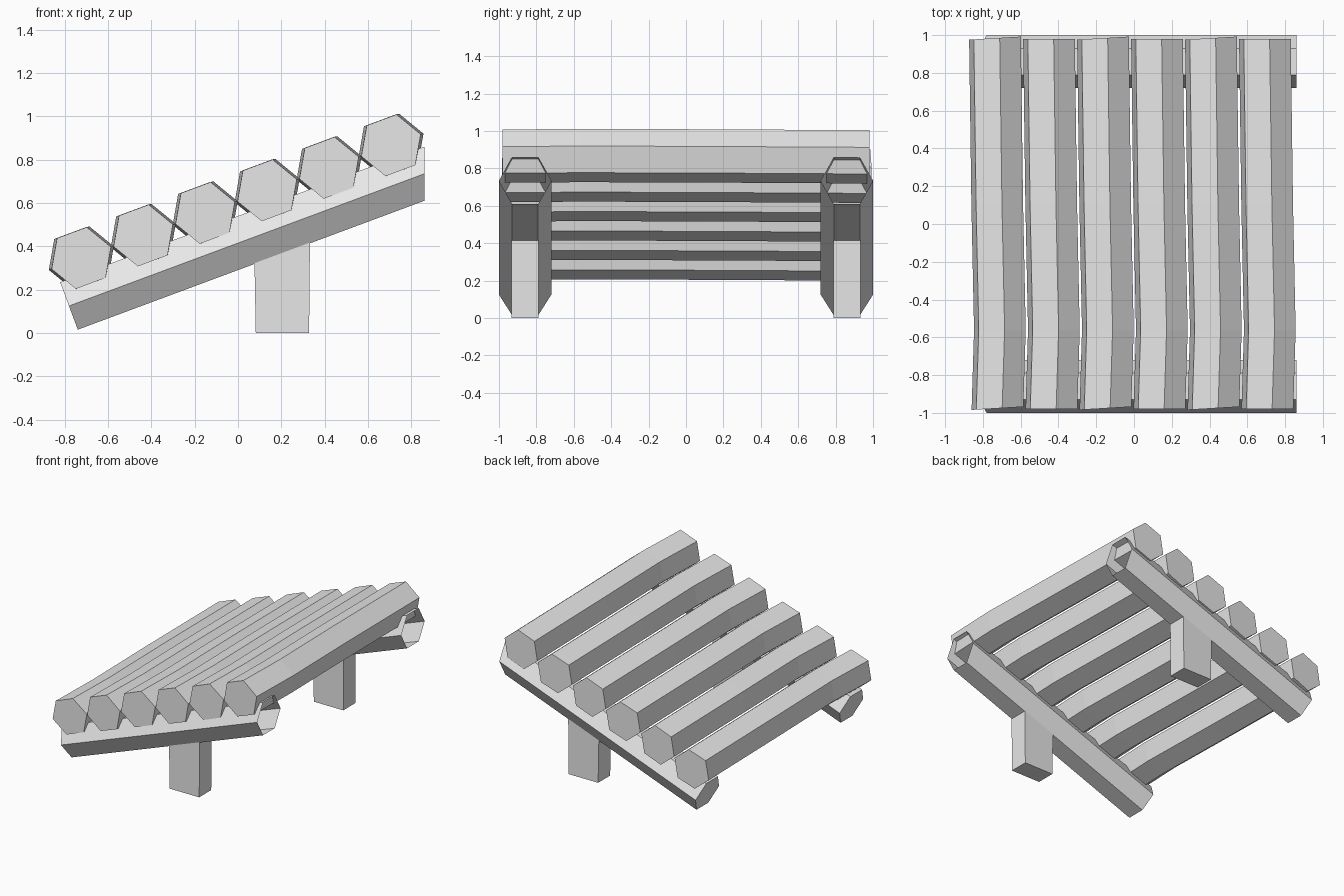
import bpy, bmesh, math
from mathutils import Vector

old = bpy.data.objects.get("Cube")
if old:
    bpy.data.objects.remove(old, do_unlink=True)

wood = bpy.data.materials.new("plain_grey")
wood.use_nodes = True
GREY = (0.8, 0.8, 0.8, 1)
wood.diffuse_color = GREY
wood.node_tree.nodes["Principled BSDF"].inputs["Base Color"].default_value = GREY

TILT = math.radians(20.4)
ALONG = Vector((math.cos(TILT), 0, math.sin(TILT)))    # up the slope
NORMAL = Vector((-math.sin(TILT), 0, math.cos(TILT)))  # out of the deck
SIDE = Vector((0, 1, 0))


def loft(name, rings, cap_start=True, cap_end=True):
    """Skin a list of equal-length vertex rings into a flat-shaded solid."""
    bm = bmesh.new()
    loops = [[bm.verts.new(p) for p in ring] for ring in rings]
    n = len(loops[0])
    for a, b in zip(loops, loops[1:]):
        for i in range(n):
            j = (i + 1) % n
            bm.faces.new((a[i], a[j], b[j], b[i]))
    if cap_start:
        bm.faces.new(loops[0])
    if cap_end:
        bm.faces.new(loops[-1])
    bmesh.ops.recalc_face_normals(bm, faces=bm.faces)
    mesh = bpy.data.meshes.new(name)
    bm.to_mesh(mesh)
    bm.free()
    mesh.materials.append(wood)
    obj = bpy.data.objects.new(name, mesh)
    bpy.context.collection.objects.link(obj)
    return obj


def hexagon(centre, u, v, ru, rv):
    """Six-sided ring with corners on the u axis and flats facing v."""
    return [centre + u * (ru * math.cos(a)) + v * (rv * math.sin(a))
            for a in (math.radians(60 * k) for k in range(6))]


# Sloping rails: square-cut low end, open and plumb-cut high end
def rail(name, y):
    low = hexagon(Vector((-0.78, y, 0.125)), SIDE, NORMAL, 0.14, 0.135)
    high = [p + ALONG * ((0.86 - p.x) / ALONG.x) for p in low]
    return loft(name, [low, high], cap_end=False)


# Legs: slightly tapered posts with tops cut to the rail slope
def leg(name, y):
    def ring(x0, x1, z0, z1):
        return [(x0, y - 0.072, z0), (x1, y - 0.072, z1),
                (x1, y + 0.072, z1), (x0, y + 0.072, z0)]
    return loft(name, [ring(0.082, 0.328, 0, 0), ring(0.076, 0.332, 0.33, 0.425)])


for label, y in (("front", -0.86), ("back", 0.86)):
    rail(label + "_rail", y)
    leg(label + "_leg", y)

# Deck logs: gently bent hexagonal prisms; alternate logs have skewed ends
BEND = [(-0.98, 0, 0), (-0.56, 0.013, 0.003), (0.1, -0.001, 0.001), (0.98, -0.013, -0.004)]
for i in range(6):
    centre = Vector((-0.723, 0, 0.346)).lerp(Vector((0.706, 0, 0.866)), i / 5)
    rings = []
    for y, dx, dz in BEND:
        mid = centre + Vector((dx, y, dz))
        ring = hexagon(mid, ALONG, NORMAL, 0.146, 0.144)
        if i % 2 == 0 and abs(y) > 0.9:
            for p in ring:
                p.y += 0.06 * (p.x - mid.x) + 0.004
        rings.append(ring)
    loft("deck_log_%d" % (i + 1), rings)
